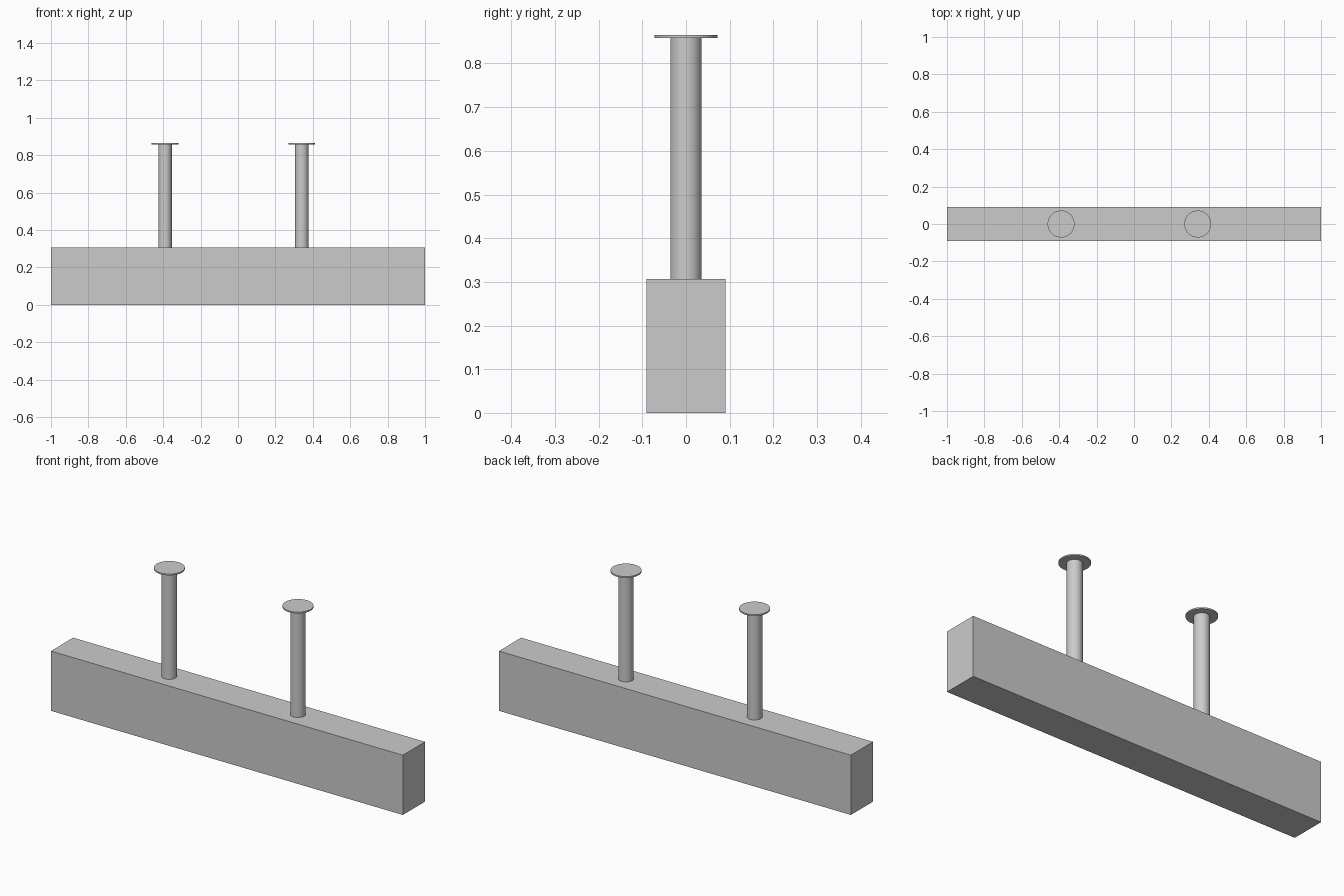
import bpy
import math

if "Cube" in bpy.data.objects:
    bpy.data.objects.remove(bpy.data.objects["Cube"], do_unlink=True)

# One plain grey for everything
grey = bpy.data.materials.new("light_grey")
grey.use_nodes = True
colour = (0.6, 0.6, 0.6, 1)
grey.diffuse_color = colour
grey.node_tree.nodes["Principled BSDF"].inputs["Base Color"].default_value = colour


def cylinder(name, x, radius, bottom, top):
    bpy.ops.mesh.primitive_cylinder_add(
        vertices=48, radius=radius, depth=top - bottom,
        location=(x, 0, (bottom + top) / 2))
    obj = bpy.context.object
    obj.name = name
    obj.data.materials.append(grey)
    bpy.ops.object.shade_smooth_by_angle(angle=math.radians(30))


# Long rectangular beam
BEAM_TOP = 0.307
bpy.ops.mesh.primitive_cube_add(size=1, location=(0, 0, BEAM_TOP / 2))
beam = bpy.context.object
beam.name = "beam"
beam.scale = (2, 0.18, BEAM_TOP)
bpy.ops.object.transform_apply(location=False, rotation=False, scale=True)
beam.data.materials.append(grey)

# Two posts, each capped by a thin round plate
for side, x in (("right", -0.39), ("left", 0.341)):
    cylinder(side + "_post", x, 0.036, BEAM_TOP, 0.858)
    cylinder(side + "_cap_plate", x, 0.072, 0.858, 0.865)
